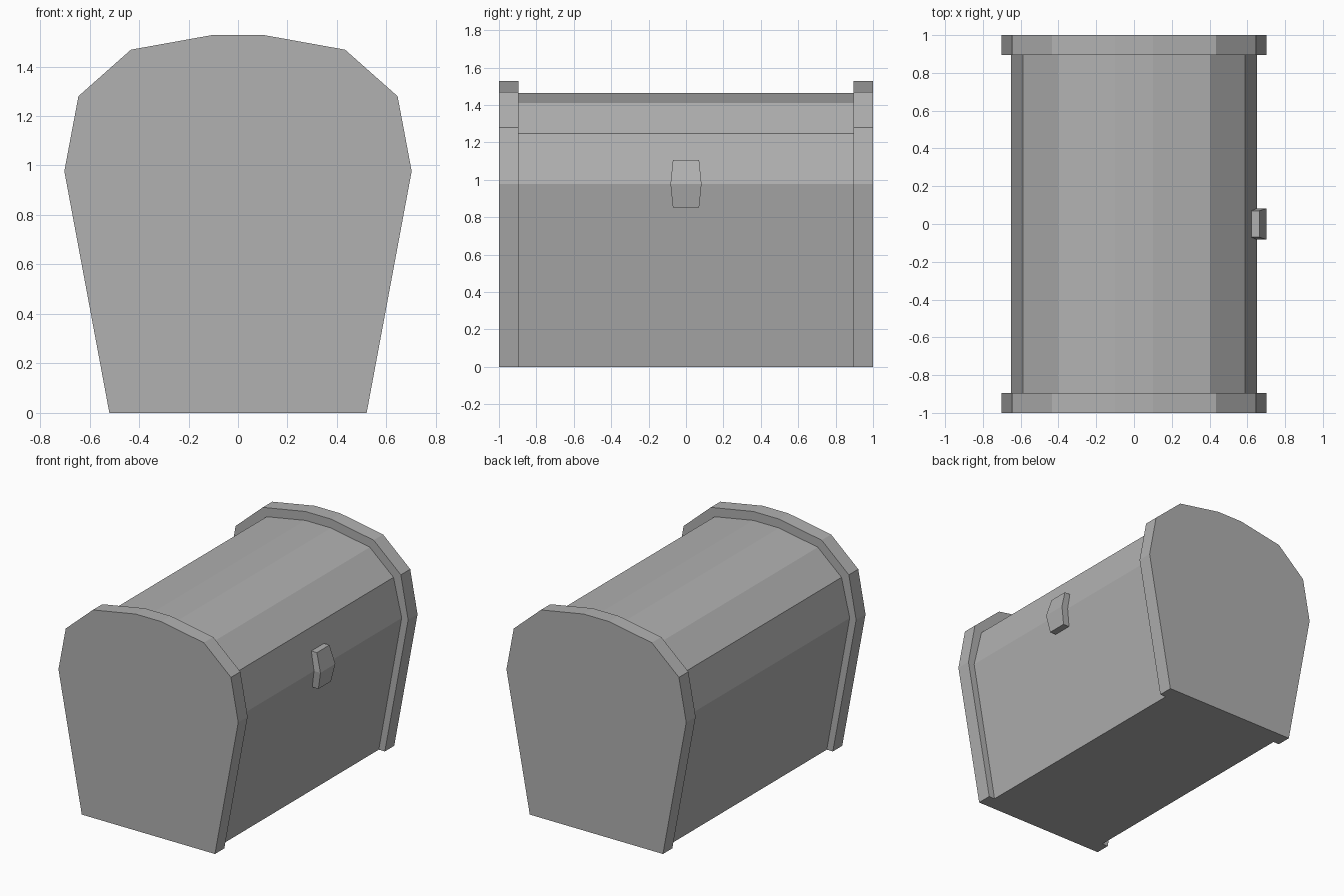
import bpy, bmesh

if "Cube" in bpy.data.objects:
    bpy.data.objects.remove(bpy.data.objects["Cube"])

# Dark grey shared by all parts
grey = bpy.data.materials.new("dark_grey")
grey.diffuse_color = (0.44, 0.44, 0.44, 1)
grey.use_nodes = True
grey.node_tree.nodes["Principled BSDF"].inputs["Base Color"].default_value = grey.diffuse_color


def mirrored(half):
    """Right-hand (x, z) profile, bottom to top, closed over to the left."""
    return half + [(-x, z) for x, z in reversed(half)]


def finish(bm, name):
    bmesh.ops.recalc_face_normals(bm, faces=bm.faces)
    mesh = bpy.data.meshes.new(name)
    bm.to_mesh(mesh)
    bm.free()
    mesh.materials.append(grey)
    obj = bpy.data.objects.new(name, mesh)
    bpy.context.collection.objects.link(obj)
    return obj


def bridge(bm, a, b):
    for i in range(len(a) - 1):
        bm.faces.new((a[i], a[i + 1], b[i + 1], b[i]))


# Chest: raised end caps and a slimmer domed body, lofted along y
cap = mirrored([(0.52, 0), (0.702, 0.977), (0.645, 1.28), (0.433, 1.468), (0.10, 1.528)])
body = mirrored([(0.473, 0), (0.652, 0.977), (0.588, 1.247), (0.403, 1.41), (0.10, 1.465)])
stations = [(-1, cap), (-0.895, cap), (-0.895, body),
            (0.895, body), (0.895, cap), (1, cap)]
bm = bmesh.new()
rings = [[bm.verts.new((x, y, z)) for x, z in prof] for y, prof in stations]
for a, b in zip(rings, rings[1:]):
    bridge(bm, a, b)
bm.faces.new(rings[0])
bm.faces.new(rings[-1])
# Single flush underside following the stepped outline
bm.faces.new([r[0] for r in rings] + [r[-1] for r in reversed(rings)])
finish(bm, "chest")

# Latch: six-sided plate folded at its middle, on the right side
bm = bmesh.new()
rows = [(0.852, 0.07, 0.622, 0.677), (0.977, 0.083, 0.645, 0.702), (1.105, 0.07, 0.616, 0.665)]
loops = [[bm.verts.new(p) for p in ((xi, -w, z), (xo, -w, z), (xo, w, z), (xi, w, z))]
         for z, w, xi, xo in rows]
for a, b in zip(loops, loops[1:]):
    bridge(bm, a + a[:1], b + b[:1])
bm.faces.new(loops[0])
bm.faces.new(loops[-1])
finish(bm, "latch")
